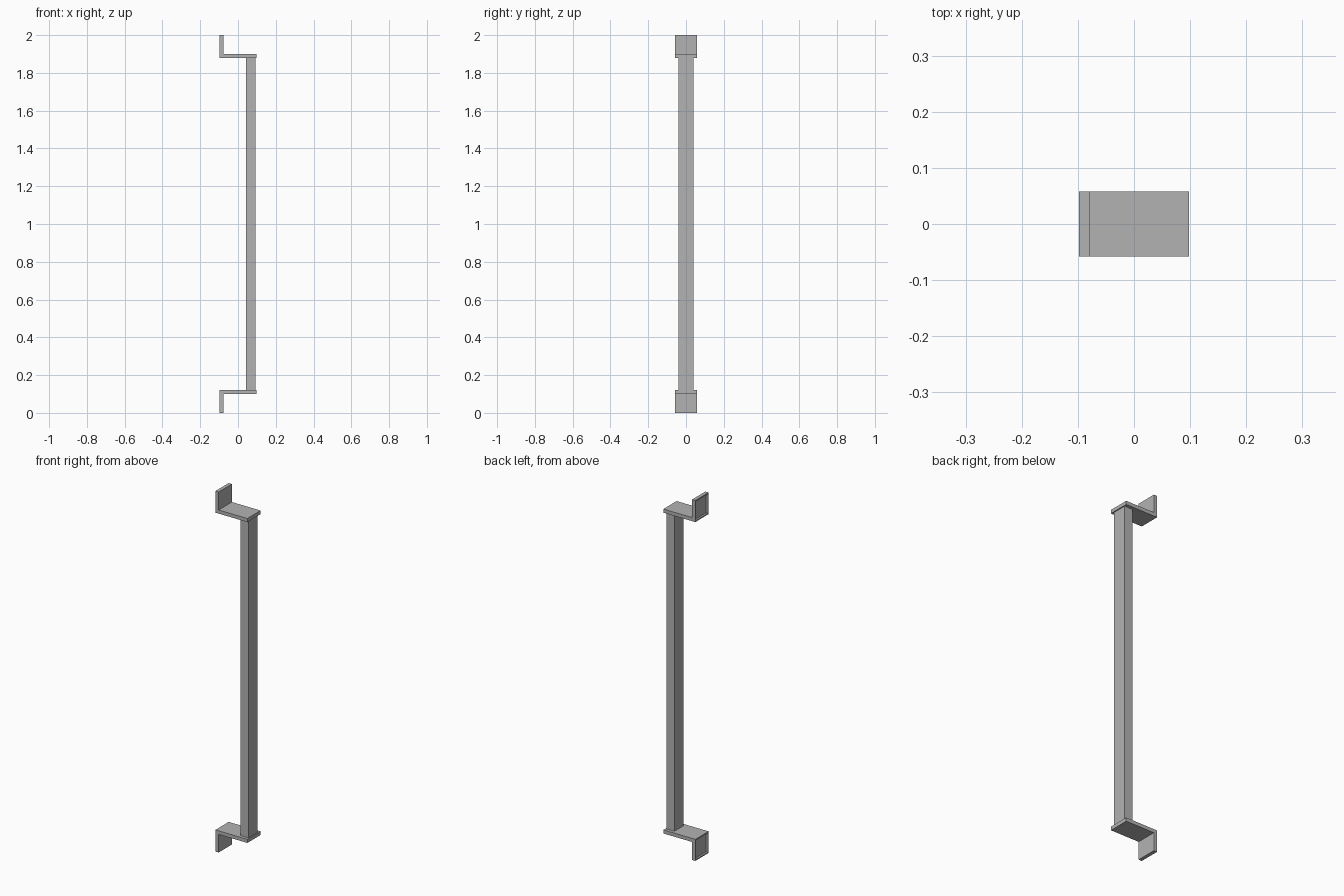
import bpy, bmesh
from mathutils import Vector

cube = bpy.data.objects.get("Cube")
if cube:
    bpy.data.objects.remove(cube, do_unlink=True)

# Single flat colour
GREY = (0.45, 0.45, 0.45, 1)
metal = bpy.data.materials.new("grey_metal")
metal.use_nodes = True
metal.diffuse_color = GREY
metal.node_tree.nodes["Principled BSDF"].inputs["Base Color"].default_value = GREY

HALF_WIDTH = 0.058
LEFT, RIGHT = -0.098, 0.098
PLATE = 0.02      # sheet thickness
DROP = 0.12       # height of each bracket
HEIGHT = 2.0


def add_object(name, bm):
    bmesh.ops.recalc_face_normals(bm, faces=bm.faces)
    mesh = bpy.data.meshes.new(name)
    bm.to_mesh(mesh)
    bm.free()
    mesh.materials.append(metal)
    obj = bpy.data.objects.new(name, mesh)
    bpy.context.collection.objects.link(obj)
    return obj


def bracket(name, to_z):
    """L-shaped bracket: to_z maps distance from the handle end to height."""
    profile = [(LEFT, 0), (LEFT + PLATE, 0), (LEFT + PLATE, DROP - PLATE),
               (RIGHT, DROP - PLATE), (RIGHT, DROP), (LEFT, DROP)]
    bm = bmesh.new()
    face = bm.faces.new([bm.verts.new((x, -HALF_WIDTH, to_z(d))) for x, d in profile])
    side = bmesh.ops.extrude_face_region(bm, geom=[face])
    verts = [v for v in side["geom"] if isinstance(v, bmesh.types.BMVert)]
    bmesh.ops.translate(bm, verts=verts, vec=Vector((0, 2 * HALF_WIDTH, 0)))
    bmesh.ops.recalc_face_normals(bm, faces=bm.faces)
    # Shallow recess in the mounting face
    back = min(bm.faces, key=lambda f: f.calc_center_median().x)
    bmesh.ops.inset_region(bm, faces=[back], thickness=0.01, depth=0)
    inner = bmesh.ops.extrude_face_region(bm, geom=[back])
    bmesh.ops.translate(bm, vec=Vector((0.01, 0, 0)),
                        verts=[v for v in inner["geom"] if isinstance(v, bmesh.types.BMVert)])
    if back.is_valid:
        bmesh.ops.delete(bm, geom=[back], context='FACES_ONLY')
    return add_object(name, bm)


# Mounting brackets at both ends
bracket("lower_bracket", lambda d: d)
bracket("upper_bracket", lambda d: HEIGHT - d)

# Upright grip bar between the brackets
bm = bmesh.new()
bmesh.ops.create_cube(bm, size=1)
bmesh.ops.scale(bm, verts=bm.verts, vec=Vector((0.049, 0.08, HEIGHT - 2 * DROP)))
bmesh.ops.translate(bm, verts=bm.verts, vec=Vector((0.068, 0, HEIGHT / 2)))
add_object("grip_bar", bm)
